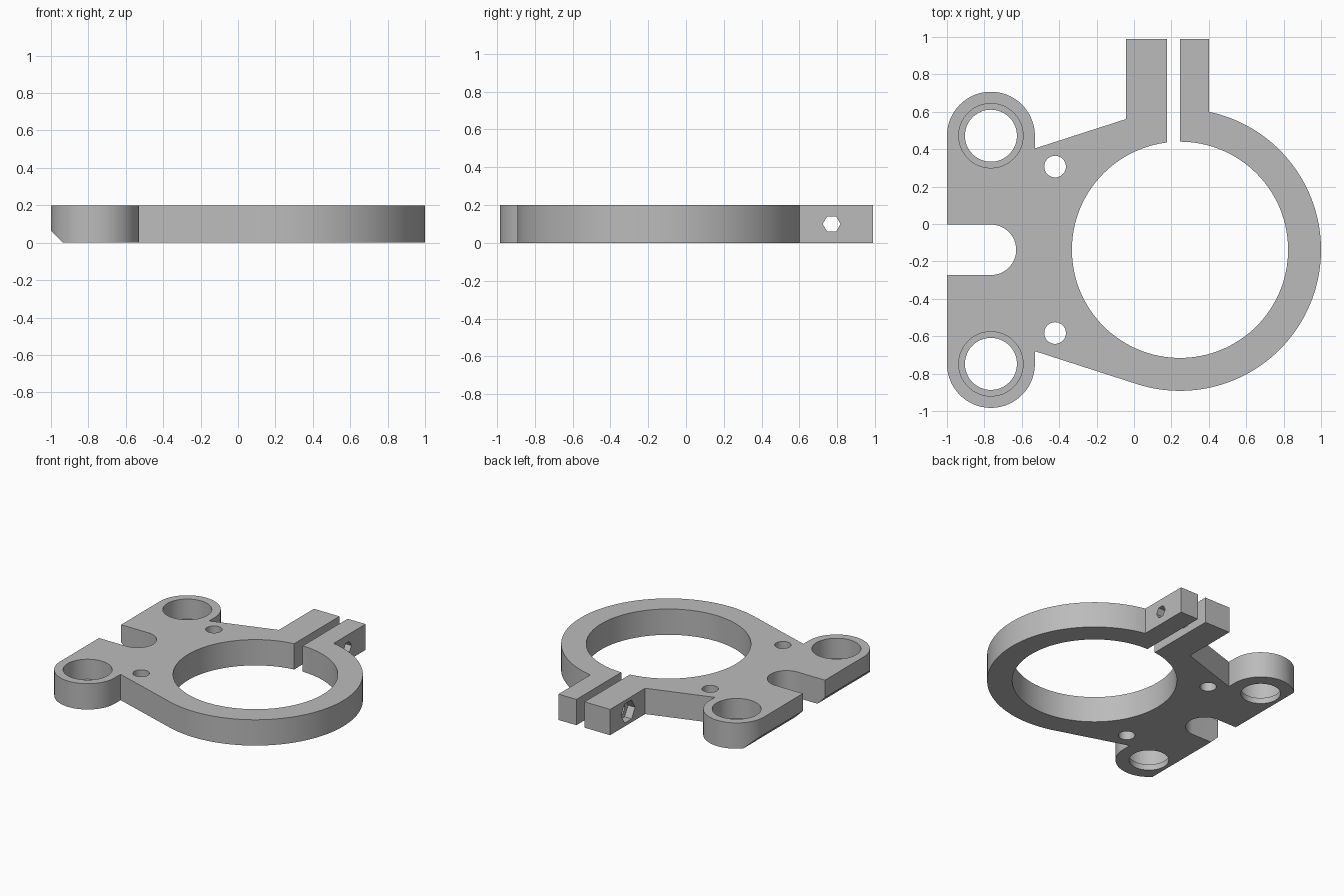
import bpy, bmesh
from math import cos, sin, radians, acos, degrees
from mathutils import Matrix

if "Cube" in bpy.data.objects:
    bpy.data.objects.remove(bpy.data.objects["Cube"], do_unlink=True)

THICK = 0.2
MID = -0.138                        # symmetry line of plate and ring
RING = (0.246, MID)
RING_R, BORE_R = 0.754, 0.578
EAR_X, EAR_DY, EAR_R = -0.765, 0.61, 0.235
NECK = (EAR_X + EAR_R, 0.542)       # inner corner, offset from MID
TAB_LEFT, TAB_RIGHT, TAB_END = -0.043, 0.4, 0.99
TANGENT = 107.7                     # where the straight neck meets the ring


def arc(center, r, start, end, n=48):
    steps = [radians(start + (end - start) * i / n) for i in range(n + 1)]
    return [(center[0] + r * cos(a), center[1] + r * sin(a)) for a in steps]


def circle(center, r, n=64):
    return arc(center, r, 0, 360, n)[:-1]


def prism(name, points, low, high, matrix=Matrix()):
    """Extrude a flat outline from low to high along local z."""
    bm = bmesh.new()
    face = bm.faces.new([bm.verts.new((x, y, low)) for x, y in points])
    top = bmesh.ops.extrude_face_region(bm, geom=[face])["geom"]
    verts = [v for v in top if isinstance(v, bmesh.types.BMVert)]
    bmesh.ops.translate(bm, verts=verts, vec=(0, 0, high - low))
    bmesh.ops.transform(bm, matrix=matrix, verts=bm.verts)
    bmesh.ops.recalc_face_normals(bm, faces=bm.faces)
    mesh = bpy.data.meshes.new(name)
    bm.to_mesh(mesh)
    bm.free()
    obj = bpy.data.objects.new(name, mesh)
    bpy.context.collection.objects.link(obj)
    return obj


def rect(x0, x1, y0, y1):
    return [(x0, y0), (x1, y0), (x1, y1), (x0, y1)]


# Plate outline: upper ear, neck, clamp tabs, ring, neck, lower ear
tab_angle = degrees(acos((TAB_RIGHT - RING[0]) / RING_R))
touch = arc(RING, RING_R, TANGENT, TANGENT, 1)[0]
slope = (touch[1] - MID - NECK[1]) / (touch[0] - NECK[0])
tab_base = MID + NECK[1] + slope * (TAB_LEFT - NECK[0])
outline = arc((EAR_X, MID + EAR_DY), EAR_R, 180, 0)
outline += [(NECK[0], MID + NECK[1]), (TAB_LEFT, tab_base),
            (TAB_LEFT, TAB_END), (TAB_RIGHT, TAB_END)]
outline += arc(RING, RING_R, tab_angle, -TANGENT, 96)
outline += [(NECK[0], MID - NECK[1])]
outline += arc((EAR_X, MID - EAR_DY), EAR_R, 0, -180)
clamp = prism("ring_clamp_plate", outline, 0, THICK)

# Vertical cutters: bore, clamp gap, rounded slot, ear and screw holes
LOW, HIGH = -0.1, 0.3
cutters = [
    prism("bore_cutter", circle(RING, BORE_R, 128), LOW, HIGH),
    prism("gap_cutter", rect(0.176, 0.246, 0.3, 1.1), LOW, HIGH),
    prism("slot_cutter", [(-1.2, MID - 0.135)]
          + arc((EAR_X, MID), 0.135, -90, 90, 32)
          + [(-1.2, MID + 0.135)], LOW, HIGH),
]
for side in (-1, 1):
    ear = (EAR_X, MID + side * EAR_DY)
    cutters += [
        prism("ear_hole_cutter", circle(ear, 0.139), LOW, HIGH),
        prism("ear_counterbore_cutter", circle(ear, 0.172), 0.045, HIGH),
        prism("screw_hole_cutter", circle((-0.422, MID + side * 0.445), 0.058, 32),
              LOW, HIGH),
    ]

# Sideways cutters: hexagonal bolt hole and nut recess through the tabs
along_x = Matrix(((0, 0, 1, 0), (1, 0, 0, 0), (0, 1, 0, 0), (0, 0, 0, 1)))
bolt = (0.77, 0.1)
cutters += [
    prism("bolt_cutter", circle(bolt, 0.047, 6), -0.3, 0.6, along_x),
    prism("nut_cutter", circle(bolt, 0.085, 6), -0.3, TAB_LEFT + 0.06, along_x),
]

# Chamfer along the lower outer edge
along_y = Matrix.Rotation(radians(90), 4, "X")
cutters.append(prism("chamfer_cutter",
                     [(-1.1, 0.165), (-1.1, -0.1), (-0.835, -0.1)],
                     -1.2, 1.2, along_y))

for cutter in cutters:
    cutter.hide_render = True
    mod = clamp.modifiers.new(cutter.name, "BOOLEAN")
    mod.operation = "DIFFERENCE"
    mod.solver = "EXACT"
    mod.object = cutter

# Bake the cuts and drop the cutters
bpy.context.view_layer.update()
graph = bpy.context.evaluated_depsgraph_get()
baked = bpy.data.meshes.new_from_object(clamp.evaluated_get(graph))
clamp.modifiers.clear()
clamp.data = baked
for cutter in cutters:
    bpy.data.objects.remove(cutter, do_unlink=True)

# Single grey finish
grey = bpy.data.materials.new("plain_grey")
grey.use_nodes = True
color = (0.5, 0.5, 0.5, 1)
grey.diffuse_color = color
grey.node_tree.nodes["Principled BSDF"].inputs["Base Color"].default_value = color
clamp.data.materials.clear()
clamp.data.materials.append(grey)

bpy.ops.object.select_all(action="DESELECT")
clamp.select_set(True)
bpy.context.view_layer.objects.active = clamp
bpy.ops.object.shade_smooth_by_angle(angle=radians(30))
